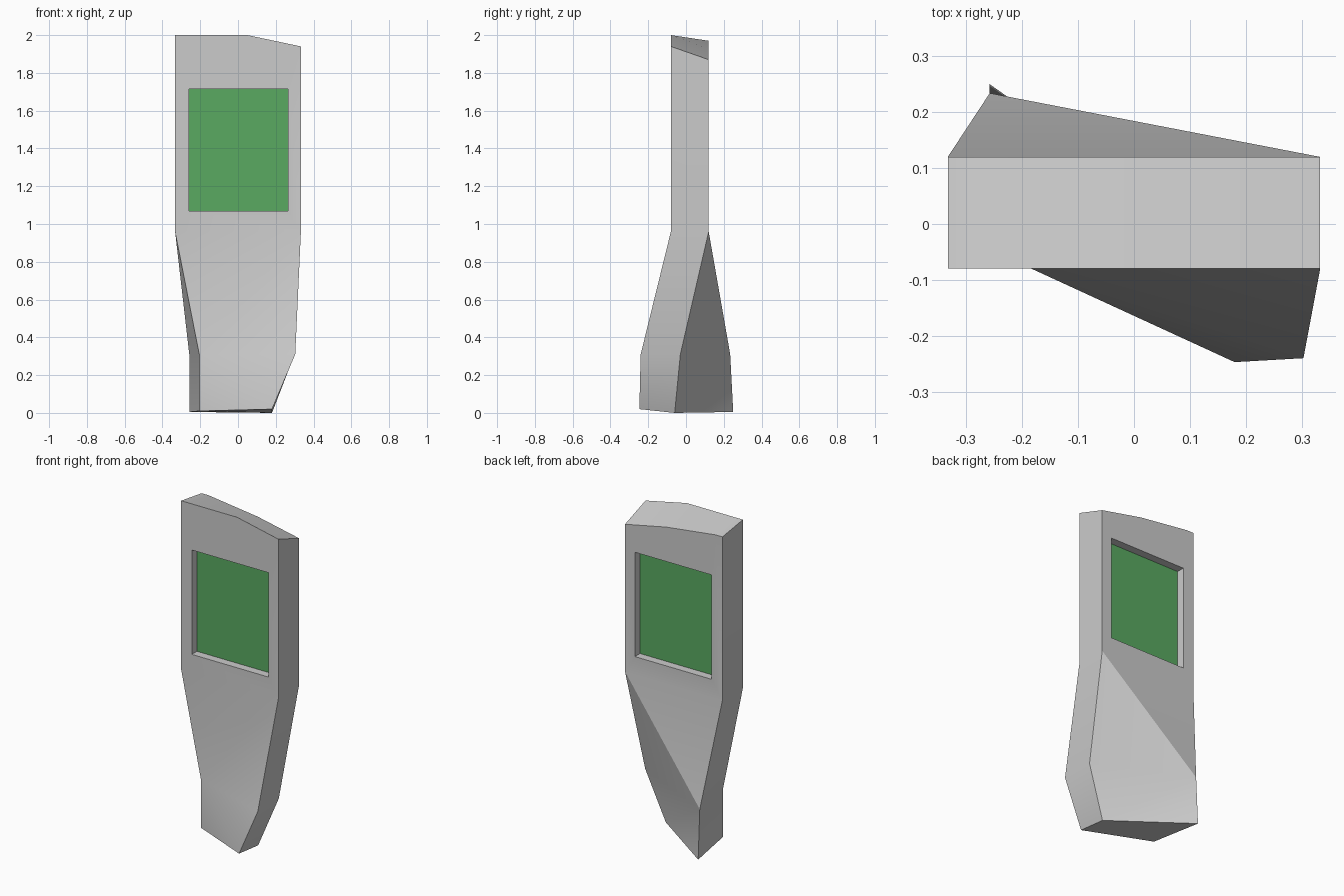
import bpy, bmesh
from math import radians

if "Cube" in bpy.data.objects:
    bpy.data.objects.remove(bpy.data.objects["Cube"])


def box(name, x, y, z):
    """Axis-aligned box from its extents."""
    bpy.ops.mesh.primitive_cube_add(
        size=1, location=[(a[0] + a[1]) / 2 for a in (x, y, z)])
    ob = bpy.context.object
    ob.name = name
    ob.scale = [a[1] - a[0] for a in (x, y, z)]
    bpy.ops.object.transform_apply(location=False, rotation=False, scale=True)
    return ob


# Outlines run: foot L, foot R, grip R, neck R, top R, kink, top L2, top L, neck L, grip L
W, FY, BY = 0.333, -0.08, 0.12
front = [(-.205, -.07, .01), (.18, -.247, .02), (.303, -.24, .31), (W, FY, .96),
         (W, FY, 1.94), (.05, FY, 2), (-.285, FY, 2), (-W, FY, 2),
         (-W, FY, .96), (-.205, -.07, .31)]
back = [(-.258, .25, .005), (.18, -.06, 0), (.3, -.03, .31), (W, BY, .96),
        (W, BY, 1.87), (.05, BY, 1.928), (-.285, BY, 1.97), (-W, BY, 1.97),
        (-W, BY, .96), (-.258, .234, .31)]

# Twisted body: front and back skins joined by a rim
bm = bmesh.new()
f = [bm.verts.new(p) for p in front]
b = [bm.verts.new(p) for p in back]
for skin in (f, b):
    for ids in ((0, 1, 9), (1, 2, 9), (9, 2, 3), (9, 3, 8), (3, 4, 5, 6, 7, 8)):
        bm.faces.new([skin[i] for i in ids])
for i in range(10):
    j = (i + 1) % 10
    bm.faces.new((f[i], f[j], b[j], b[i]))
bmesh.ops.recalc_face_normals(bm, faces=bm.faces)
mesh = bpy.data.meshes.new("body")
bm.to_mesh(mesh)
bm.free()
body = bpy.data.objects.new("body", mesh)
bpy.context.collection.objects.link(body)

# Window opening cut through the upper block
wx, wz = (-.26, .265), (1.07, 1.715)
cutter = box("window_cutter", wx, (-.3, .3), wz)
cutter.hide_render = True
mod = body.modifiers.new("window", 'BOOLEAN')
mod.operation, mod.solver, mod.object = 'DIFFERENCE', 'EXACT', cutter
bpy.ops.object.select_all(action='DESELECT')
body.select_set(True)
bpy.context.view_layer.objects.active = body
bpy.ops.object.modifier_apply(modifier="window")
bpy.data.objects.remove(cutter, do_unlink=True)

# Soft twist with crisp edges
bpy.ops.object.shade_smooth_by_angle(angle=radians(30))
body.modifiers.new("flat_sides", 'WEIGHTED_NORMAL').keep_sharp = True

# Green screen recessed on both sides
screen = box("screen", wx, (-.03, .07), wz)
green = bpy.data.materials.new("screen_green")
green.diffuse_color = (.1, .4, .12, 1)
green.use_nodes = True
green.node_tree.nodes["Principled BSDF"].inputs["Base Color"].default_value = green.diffuse_color
screen.data.materials.append(green)
